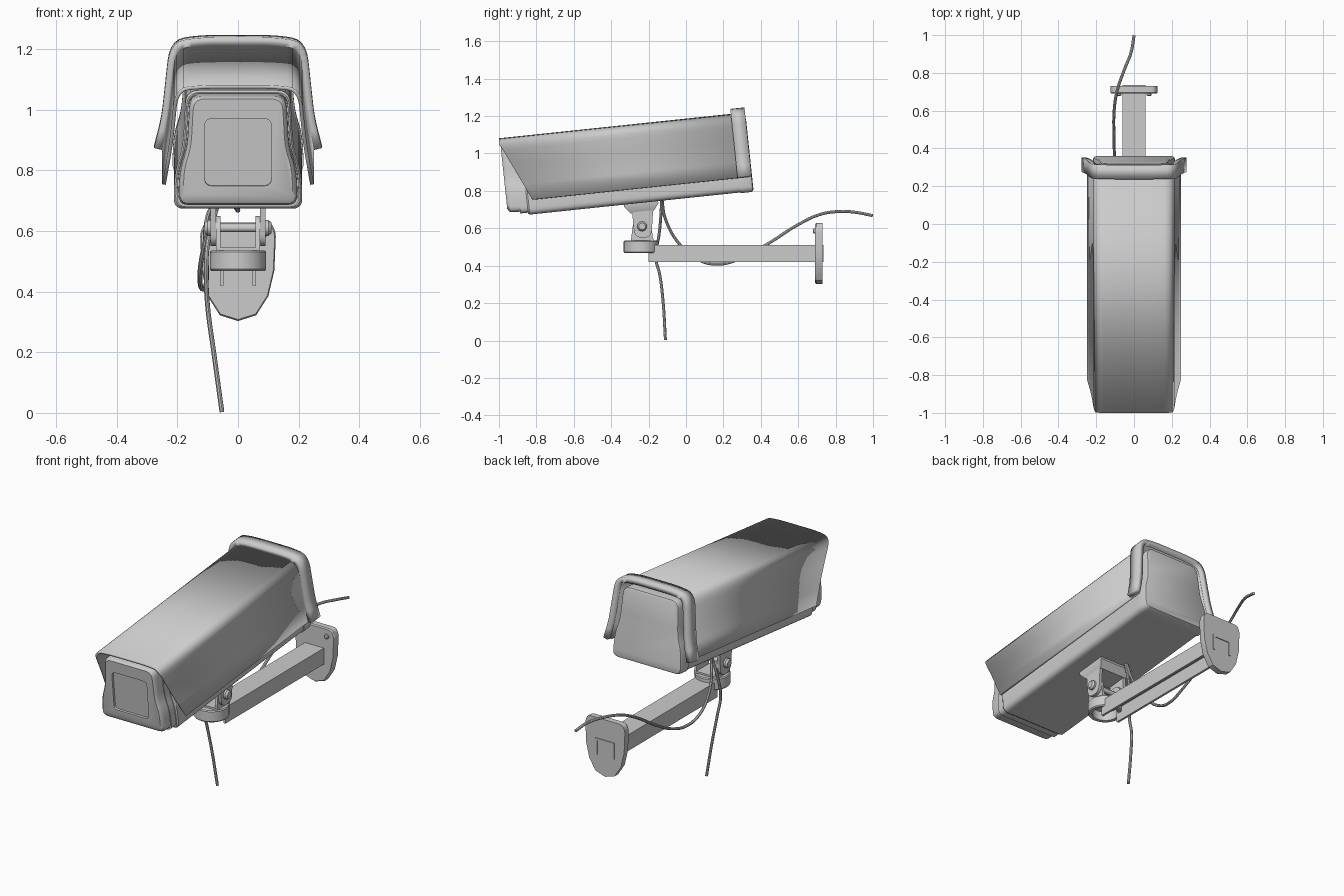
import bpy, bmesh
from math import radians, sin, cos, pi
from mathutils import Vector

if "Cube" in bpy.data.objects:
    bpy.data.objects.remove(bpy.data.objects["Cube"])

TILT = radians(6)          # housing pitch


def make(name, verts, faces, tilt=False):
    me = bpy.data.meshes.new(name)
    me.from_pydata([tuple(v) for v in verts], [], faces)
    bm = bmesh.new()
    bm.from_mesh(me)
    bmesh.ops.recalc_face_normals(bm, faces=bm.faces)
    bm.to_mesh(me)
    bm.free()
    ob = bpy.data.objects.new(name, me)
    bpy.context.collection.objects.link(ob)
    if tilt:
        ob.rotation_euler.x = TILT
    return ob


def loft(name, rings, closed=True, caps=True, tilt=False):
    n = len(rings[0])
    verts = [p for r in rings for p in r]
    faces = []
    for k in range(len(rings) - 1):
        for i in range(n if closed else n - 1):
            j = (i + 1) % n
            faces.append((k*n+i, k*n+j, (k+1)*n+j, (k+1)*n+i))
    if caps:
        faces += [tuple(range(n)), tuple(range((len(rings)-1)*n, len(rings)*n))]
    return make(name, verts, faces, tilt)


def fillet(corners, closed, seg=5):
    """Round corners given as (x, z, radius)."""
    out, n = [], len(corners)
    for i, (x, z, r) in enumerate(corners):
        p = Vector((x, z))
        if r == 0 or (not closed and i in (0, n - 1)):
            out.append(p)
            continue
        a = Vector(corners[i-1][:2]) - p
        b = Vector(corners[(i+1) % n][:2]) - p
        a = p + a.normalized() * min(r, a.length * .49)
        b = p + b.normalized() * min(r, b.length * .49)
        for k in range(seg + 1):
            t = k / seg
            out.append(a*(1-t)**2 + p*2*t*(1-t) + b*t*t)
    return out


def mirrored(half):
    """Mirror a right half (top to bottom) to a full left-to-right outline."""
    return [(-x, z, r) for x, z, r in reversed(half)] + list(half)


def ring(prof, y, s=1.0, cz=0.95):
    return [(p.x*s, y, cz + (p.y-cz)*s) for p in prof]


def box(name, x0, x1, y0, y1, z0, z1, tilt=False, bevel=0):
    r = [[(x0, y, z0), (x1, y, z0), (x1, y, z1), (x0, y, z1)] for y in (y0, y1)]
    ob = loft(name, r, tilt=tilt)
    if bevel:
        m = ob.modifiers.new("Bevel", 'BEVEL')
        m.width, m.segments = bevel, 2
    return ob


def lathe(name, prof, loc, axis='Z', n=32):
    """Revolve (radius, height) pairs about a z or x axis."""
    rings = []
    for r, h in prof:
        c = [(r*cos(2*pi*i/n), r*sin(2*pi*i/n)) for i in range(n)]
        rings.append([(a, b, h) if axis == 'Z' else (h, a, b) for a, b in c])
    ob = loft(name, rings)
    ob.location = loc
    return ob


def solidify(ob, t, offset):
    m = ob.modifiers.new("Shell", 'SOLIDIFY')
    m.thickness, m.offset = t, offset
    m.use_even_offset = True


# Housing body, collar, front bezel and back plate share one outline
body_out = fillet(mirrored([(.172, 1.15, .045), (.182, .96, .05), (.209, .88, .05),
                            (.213, .757, .035)]), True)
loft("housing_body", [ring(body_out, -.768, .97), ring(body_out, -.76), ring(body_out, .40)], tilt=True)
loft("front_collar", [ring(body_out, y, .95, .98) for y in (-.81, -.75)], tilt=True)
loft("back_plate", [ring(body_out, .372, 1.02), ring(body_out, .43, 1.02),
                    ring(body_out, .439, 1.0), ring(body_out, .443, .96)], tilt=True)
bezel = loft("front_bezel", [ring(body_out, y, s, 1.04) for y, s in
                             ((-.785, .93), (-.855, .92), (-.868, .90), (-.877, .85))], tilt=True)

# Window recess cut in the bezel
win = fillet(mirrored([(.11, 1.068, .025), (.11, .845, .025)]), True)
cutter = loft("window_cutter", [ring(win, y) for y in (-.95, -.864)], tilt=True)
mod = bezel.modifiers.new("Window", 'BOOLEAN')
mod.object, mod.operation, mod.solver = cutter, 'DIFFERENCE', 'EXACT'
bpy.context.view_layer.update()
bpy.context.view_layer.objects.active = bezel
bpy.ops.object.modifier_apply(modifier=mod.name)
bpy.data.objects.remove(cutter)

# Sunshield with slanted front edge
hood = fillet(mirrored([(.12, 1.18, .05), (.208, 1.17, .06), (.226, .98, .06), (.25, .836, 0)]), False)
front = [(p.x, -.882 + max(0, 1.15-p.y)*.462, p.y) for p in hood]
ob = loft("sunshield", [front, ring(hood, .42)], closed=False, caps=False, tilt=True)
solidify(ob, .012, -1 if ob.data.polygons[len(hood)//2].normal.z > 0 else 1)

# Rear trim band over the sunshield
band = fillet(mirrored([(.13, 1.207, .06), (.225, 1.19, .07), (.252, .94, .04), (.277, .84, 0)]), False)
ob = loft("rear_trim_band", [ring(band, .365), ring(band, .441)], closed=False, caps=False, tilt=True)
solidify(ob, .028, -1 if ob.data.polygons[len(band)//2].normal.z > 0 else 1)

# Tapered mount under the housing
rings = []
for hx, hy, z in ((.105, .092, .765), (.105, .092, .745), (.088, .062, .707)):
    rings.append([(-hx, -.162-hy, z), (hx, -.162-hy, z), (hx, -.162+hy, z), (-hx, -.162+hy, z)])
loft("mount_block", rings, tilt=True)

# Clevis: outer lugs from the mount, inner bracket from the swivel base
for s, side in ((-1, "left"), (1, "right")):
    lug = fillet([(-.29, .71, 0), (-.275, .55, .04), (-.185, .55, .04), (-.175, .71, 0)], True)
    loft("outer_lug_" + side, [[(s*x, p.x, p.y) for p in lug] for x in (.073, .09)])
    inner = fillet([(-.295, .53, 0), (-.28, .65, .045), (-.19, .65, .045), (-.175, .53, 0)], True)
    loft("inner_lug_" + side, [[(s*x, p.x, p.y) for p in inner] for x in (.058, .072)])
    lathe("bolt_head_" + side, [(.026, s*.088), (.026, s*.1), (.018, s*.11)], (0, -.235, .61), 'X', 16)
lathe("hinge_pin", [(.014, -.1), (.014, .1)], (0, -.235, .61), 'X', 16)
box("inner_bracket_base", -.07, .07, -.295, -.175, .53, .545)

# Round swivel base, hollow underneath
lathe("swivel_base", [(.07, .522), (.07, .47), (.088, .468), (.093, .474), (.093, .53), (.088, .535)],
      (0, -.24, 0))

# Wall arm: channel open below
chan = [(-.06, .42), (-.06, .512), (.06, .512), (.06, .42), (.047, .42), (.047, .499), (-.047, .499), (-.047, .42)]
loft("wall_arm", [[(x, y, z) for x, z in chan] for y in (-.2, .735)])

# Wall plate with tapered lower end
plate = fillet(mirrored([(.112, .628, .02), (.125, .59, .01), (.12, .47, 0), (.1, .385, 0), (.06, .322, 0),
                         (.0001, .303, 0)]), True, 3)
loft("wall_plate", [ring(plate, .69, .97, .47), ring(plate, .697, 1, .47), ring(plate, .73, 1, .47)])
for x in (-.08, .08):
    o = lathe("plate_screw", [(.013, 0), (.013, .01), (.008, .014)], (x, .692, .585), n=12)
    o.rotation_euler.x = pi/2


def cable(name, pts):
    cu = bpy.data.curves.new(name, 'CURVE')
    cu.dimensions = '3D'
    cu.bevel_depth, cu.bevel_resolution, cu.resolution_u = .008, 2, 6
    cu.use_fill_caps = True
    sp = cu.splines.new('BEZIER')
    sp.bezier_points.add(len(pts) - 1)
    for b, p in zip(sp.bezier_points, pts):
        b.co = p
        b.handle_left_type = b.handle_right_type = 'AUTO'
    ob = bpy.data.objects.new(name, cu)
    bpy.context.collection.objects.link(ob)
    for o in bpy.context.selected_objects:
        o.select_set(False)
    ob.select_set(True)
    bpy.context.view_layer.objects.active = ob
    bpy.ops.object.convert(target='MESH')


# Cables: one loops past the arm to the wall, one hangs down
cable("wall_cable", [(-.05, -.13, .77), (-.085, -.11, .65), (-.12, -.03, .51), (-.125, .07, .43), (-.115, .17, .408),
                     (-.105, .27, .43), (-.105, .43, .513), (-.105, .6, .62), (-.088, .71, .672),
                     (-.05, .82, .69), (-.015, .91, .685), (0, .998, .668)])
cable("hanging_cable", [(-.045, -.13, .77), (-.075, -.135, .66), (-.1, -.145, .56), (-.105, -.163, .45),
                        (-.1, -.14, .35), (-.08, -.122, .2), (-.053, -.11, .003)])

# Smooth shading with sharp edges
bpy.ops.object.select_all(action='SELECT')
bpy.ops.object.shade_smooth_by_angle(angle=radians(32))
